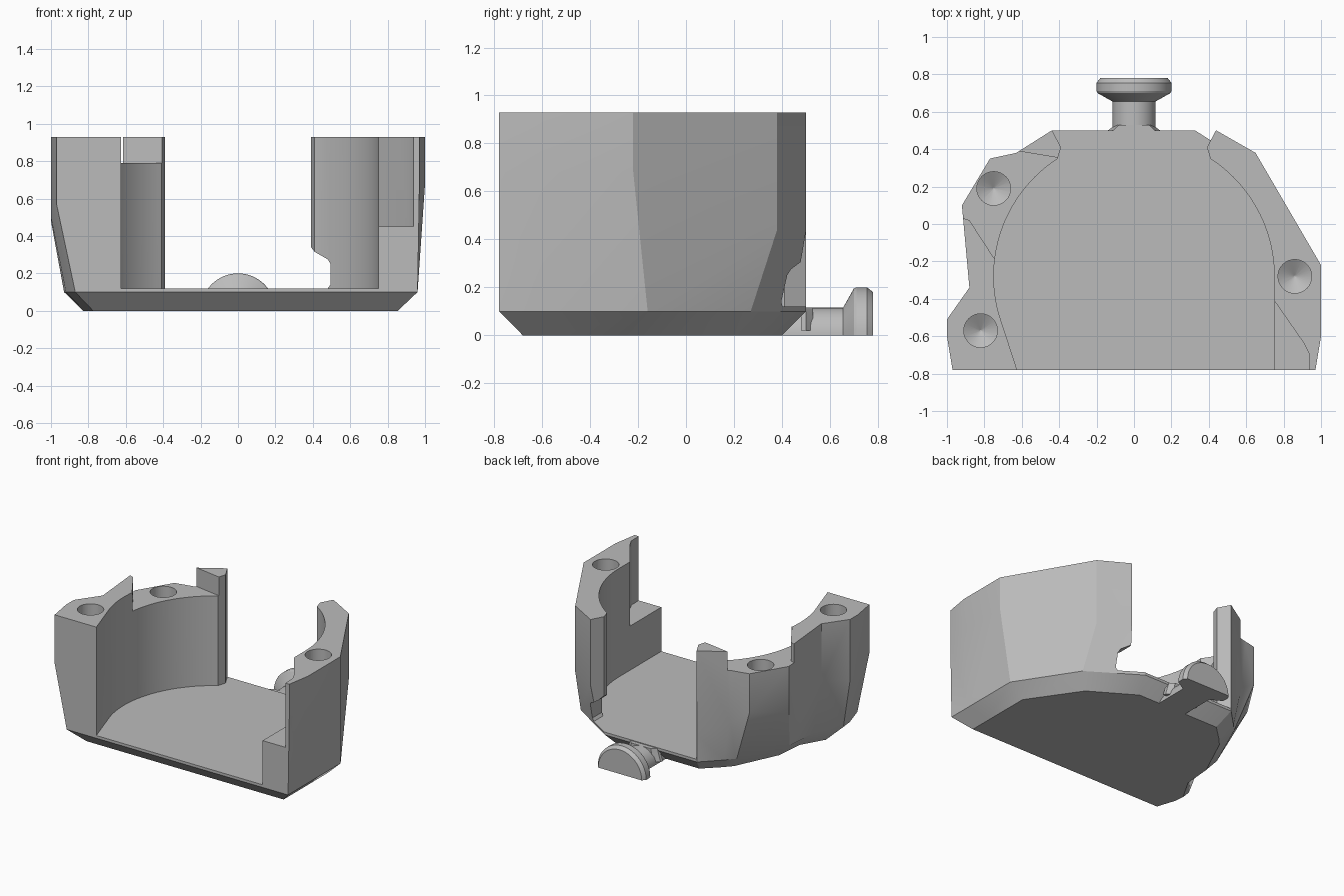
import bpy, bmesh
from math import pi, sin, cos, atan2, radians
from mathutils import Matrix

if "Cube" in bpy.data.objects:
    bpy.data.objects.remove(bpy.data.objects["Cube"])

FLOOR, RIM, CHAMFER = 0.12, 0.93, 0.10
ARC_Y, ARC_R = -0.28, 0.75

grey = bpy.data.materials.new("matte grey")
grey.use_nodes = True
grey.diffuse_color = (0.5, 0.5, 0.5, 1)
grey.node_tree.nodes["Principled BSDF"].inputs["Base Color"].default_value = (0.5, 0.5, 0.5, 1)


def finish(name, bm):
    bmesh.ops.recalc_face_normals(bm, faces=bm.faces)
    mesh = bpy.data.meshes.new(name)
    bm.to_mesh(mesh)
    bm.free()
    mesh.materials.append(grey)
    obj = bpy.data.objects.new(name, mesh)
    bpy.context.collection.objects.link(obj)
    return obj


def loft(name, rings):
    """Solid through closed rings of equal length, capped at both ends."""
    bm = bmesh.new()
    loops = [[bm.verts.new(p) for p in ring] for ring in rings]
    n = len(loops[0])
    for low, high in zip(loops, loops[1:]):
        for i in range(n):
            j = (i + 1) % n
            bm.faces.new((low[i], low[j], high[j], high[i]))
    bm.faces.new(loops[0][::-1])
    bm.faces.new(loops[-1])
    bmesh.ops.triangulate(bm, faces=[f for f in bm.faces if len(f.verts) == 4])
    return finish(name, bm)


def prism(name, outline, z0, z1):
    return loft(name, [[(x, y, z) for x, y in outline] for z in (z0, z1)])


def activate(obj):
    bpy.ops.object.select_all(action='DESELECT')
    obj.select_set(True)
    bpy.context.view_layer.objects.active = obj


def cut(target, cutter):
    cutter.hide_render = True
    mod = target.modifiers.new("cut", 'BOOLEAN')
    mod.operation, mod.solver, mod.object = 'DIFFERENCE', 'EXACT', cutter
    activate(target)
    bpy.ops.object.modifier_apply(modifier=mod.name)
    bpy.data.objects.remove(cutter)


# Outer shell: upper corner, lower corner, height where the draft ends
corners = [
    ((0.97, -0.78), (0.96, -0.78), 0.68),
    ((1.00, -0.60), (0.96, -0.60), 0.68),
    ((1.00, -0.22), (0.96, -0.16), 0.68),
    ((0.65, 0.38), (0.68, 0.27), 0.44),
    ((0.44, 0.50), (0.32, 0.50), 0.44),
    ((-0.44, 0.50), (-0.44, 0.50), 0.30),
    ((-0.63, 0.38), (-0.57, 0.37), 0.40),
    ((-0.77, 0.35), (-0.63, 0.30), 0.50),
    ((-0.92, 0.10), (-0.80, -0.08), 0.45),
    ((-0.88, -0.34), (-0.82, -0.33), 0.50),
    ((-1.00, -0.51), (-0.93, -0.53), 0.48),
    ((-1.00, -0.60), (-0.92, -0.62), 0.50),
    ((-0.97, -0.78), (-0.87, -0.78), 0.57),
]
body = loft("housing", [
    [(b[0] * 0.89, -0.14 + (b[1] + 0.14) * 0.845, 0) for t, b, z in corners],
    [(*b, CHAMFER) for t, b, z in corners],
    [(*t, z) for t, b, z in corners],
    [(*t, RIM) for t, b, z in corners],
])

# Round inner chamber, open at the front and through the back gap
start = atan2(0.63, 0.41)


def arc(a0, a1, steps=24):
    angles = [a0 + (a1 - a0) * i / steps for i in range(steps + 1)]
    return [(ARC_R * cos(a), ARC_Y + ARC_R * sin(a)) for a in angles]


chamber = [(0.75, -0.9)] + arc(0, start)
chamber += [(0.39, 0.41), (0.47, 0.56), (-0.47, 0.56), (-0.39, 0.41)]
chamber += arc(pi - start, pi + 0.27) + [(-0.625, -0.78), (-0.585, -0.9)]
cut(body, prism("chamber_cutter", chamber, FLOOR, 2))

# Lowered rim on the right wall, between the front part and the back post
cut(body, prism("rim_cutter", [
    (-0.91, 0.03), (-0.88, 0.02), (-0.75, -0.18), (-0.6, -0.3), (-0.3, 0.335),
    (-0.41, 0.355), (-0.62, 0.39), (-0.7, 0.6), (-1.2, 0.4), (-1.2, 0.03)], 0.79, 2))

# Ledge at the front of the left wall
cut(body, prism("ledge_cutter", [
    (0.75, -0.41), (0.91, -0.64), (0.935, -0.69), (0.94, -0.9), (0.6, -0.9), (0.6, -0.41)], 0.45, 2))

# Undercut at the foot of the left back post
notch = [(0.3, FLOOR), (0.48, FLOOR), (0.495, 0.14), (0.495, 0.25), (0.48, 0.275),
         (0.41, 0.315), (0.39, 0.34), (0.3, 0.34)]
cut(body, loft("notch_cutter", [[(x, y, z) for x, z in notch] for y in (0.2, 0.7)]))

# Screw holes with pointed ends
for x, y, top in [(-0.82, -0.57, RIM), (-0.75, 0.19, 0.79), (0.86, -0.28, RIM)]:
    rings = []
    for radius, z in [(0.004, top - 0.35), (0.09, top - 0.30), (0.09, top + 0.1)]:
        rings.append([(x + radius * cos(i * pi / 16), y + radius * sin(i * pi / 16), z)
                      for i in range(32)])
    cut(body, loft("hole_cutter", rings))

# Half-round knob on a stem at the back
bm = bmesh.new()
profile = [(0, 0.40), (0.115, 0.40), (0.115, 0.655), (0.195, 0.70), (0.2, 0.71),
           (0.2, 0.755), (0.18, 0.78), (0, 0.78)]
verts = [bm.verts.new((r, y, 0)) for r, y in profile]
edges = [bm.edges.new(pair) for pair in zip(verts, verts[1:])]
bmesh.ops.spin(bm, geom=verts + edges, cent=(0, 0, 0), axis=(0, -1, 0), angle=pi, steps=32)
bmesh.ops.remove_doubles(bm, verts=bm.verts, dist=0.0005)
bmesh.ops.holes_fill(bm, edges=[e for e in bm.edges if e.is_boundary])
knob = finish("knob", bm)

# Flared root where the stem meets the back edge
root = loft("stem_root", [
    [(-w, y, 0.02), (w, y, 0.02), (w * 0.8, y, 0.115), (-w * 0.8, y, 0.115)]
    for w, y in [(0.145, 0.48), (0.14, 0.50), (0.10, 0.53)]])

for obj in (body, knob, root):
    activate(obj)
    bpy.ops.object.shade_smooth_by_angle(angle=radians(25))
